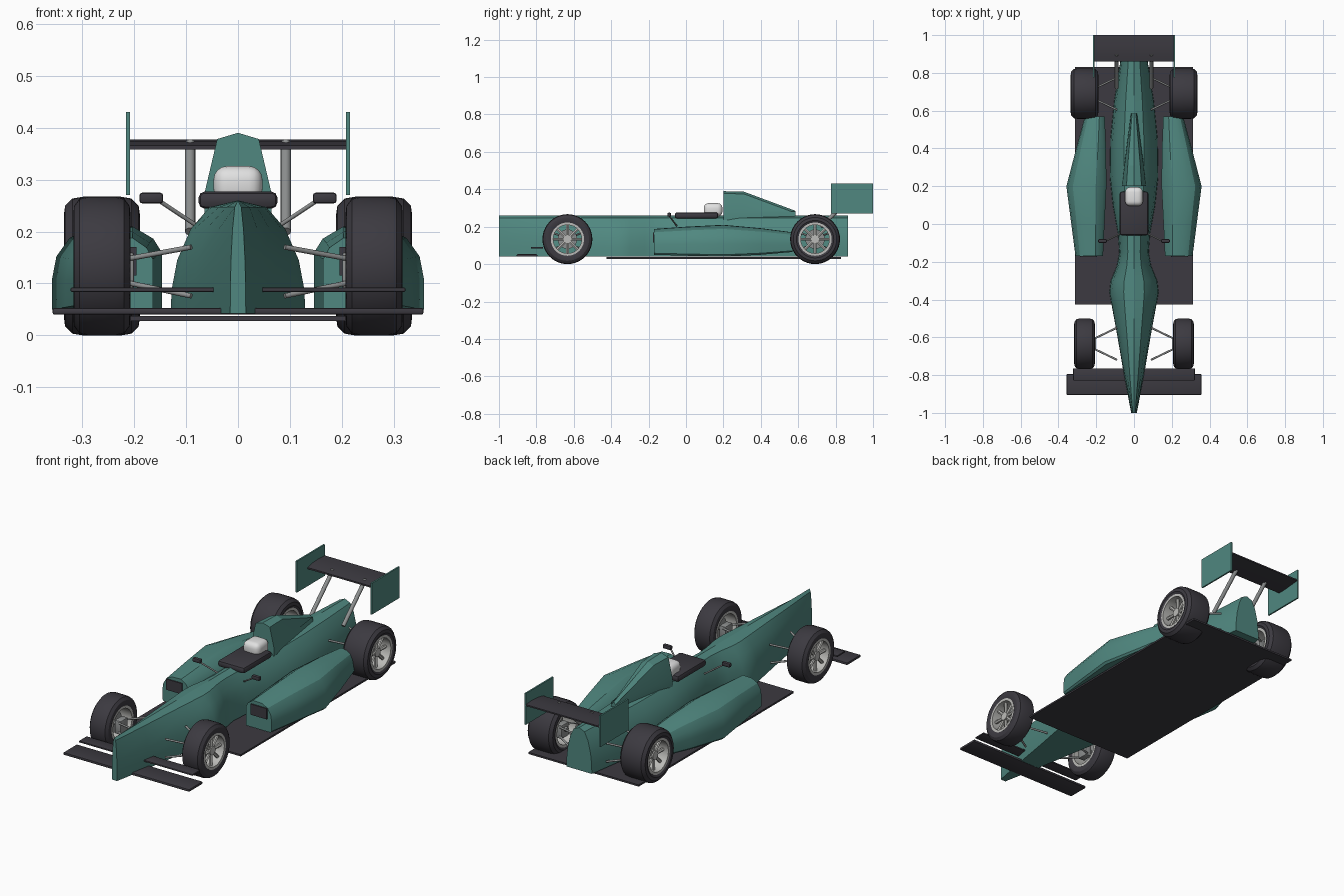
import bpy, bmesh, math
from mathutils import Vector

if "Cube" in bpy.data.objects:
    bpy.data.objects.remove(bpy.data.objects["Cube"])


def material(name, rgb):
    m = bpy.data.materials.new(name)
    m.diffuse_color = (*rgb, 1)
    m.use_nodes = True
    m.node_tree.nodes["Principled BSDF"].inputs["Base Color"].default_value = m.diffuse_color
    return m


TEAL = material("teal_paint", (0.08, 0.245, 0.215))
DARK = material("dark_carbon", (0.045, 0.042, 0.052))
STEEL = material("grey_steel", (0.27, 0.28, 0.28))
SILVER = material("silver_rim", (0.5, 0.5, 0.48))
WHITE = material("white_helmet", (0.75, 0.75, 0.75))


def finish(bm, name, mat, angle=30):
    bmesh.ops.recalc_face_normals(bm, faces=bm.faces)
    me = bpy.data.meshes.new(name)
    bm.to_mesh(me)
    bm.free()
    me.materials.append(mat)
    ob = bpy.data.objects.new(name, me)
    bpy.context.collection.objects.link(ob)
    bpy.ops.object.select_all(action='DESELECT')
    ob.select_set(True)
    bpy.context.view_layer.objects.active = ob
    bpy.ops.object.shade_smooth_by_angle(angle=math.radians(angle))
    return ob


def loft(name, sections, mat, angle=30):
    """Skin closed rings of equal length and cap both ends."""
    bm = bmesh.new()
    rings = [[bm.verts.new(p) for p in s] for s in sections]
    n = len(rings[0])
    for a, b in zip(rings, rings[1:]):
        for i in range(n):
            j = (i + 1) % n
            bm.faces.new((a[i], a[j], b[j], b[i]))
    bm.faces.new(rings[0])
    bm.faces.new(rings[-1])
    return finish(bm, name, mat, angle)


def box(name, lo, hi, mat, bevel=0.0, segments=2):
    bm = bmesh.new()
    bmesh.ops.create_cube(bm, size=1)
    for v in bm.verts:
        v.co = [(a + b) / 2 + c * (b - a) for a, b, c in zip(lo, hi, v.co)]
    if bevel:
        bmesh.ops.bevel(bm, geom=bm.edges[:], offset=bevel, segments=segments,
                        affect='EDGES', profile=0.5)
    return finish(bm, name, mat)


def rod(name, a, b, r, mat, sides=10):
    a, b = Vector(a), Vector(b)
    q = (b - a).to_track_quat('Z', 'Y')
    ring = [q @ Vector((r * math.cos(2 * math.pi * i / sides),
                        r * math.sin(2 * math.pi * i / sides), 0)) for i in range(sides)]
    return loft(name, [[a + p for p in ring], [b + p for p in ring]], mat, 40)


def lathe(name, centre, profile, mat, steps=40):
    """Spin a closed (x offset, radius) profile around the wheel axle."""
    bm = bmesh.new()
    cx, cy, cz = centre
    rings = []
    for i in range(steps):
        t = 2 * math.pi * i / steps
        rings.append([bm.verts.new((cx + x, cy + r * math.cos(t), cz + r * math.sin(t)))
                      for x, r in profile])
    n = len(profile)
    for i in range(steps):
        a, b = rings[i], rings[(i + 1) % steps]
        for j in range(n):
            k = (j + 1) % n
            bm.faces.new((a[j], a[k], b[k], b[j]))
    return finish(bm, name, mat)


# Main body: one ogive section scaled along its length
HALF = [(1, 0.042), (0.98, 0.09), (0.9, 0.145), (0.7, 0.205), (0.42, 0.247)]
SECTION = HALF + [(0, 0.26)] + [(-x, z) for x, z in reversed(HALF)]
WIDTHS = [(-1, .015), (-.8, .053), (-.6, .087), (-.42, .12), (-.36, .13), (-.3, .123),
          (-.22, .09), (-.15, .078), (-.05, .085), (.1, .112), (.25, .128), (.45, .125),
          (.65, .105), (.865, .072)]
loft("body", [[(x * w, y, z) for x, z in SECTION] for y, w in WIDTHS], TEAL, 25)

# Engine cover behind the driver
cover = []
for y, w, s, top in [(.2, .065, .04, .39), (.31, .052, .033, .387), (.585, .016, .01, .285)]:
    cover.append([(-w, y, .235), (-w * .97, y, .28), (-s, y, top - .012), (0, y, top),
                  (s, y, top - .012), (w * .97, y, .28), (w, y, .235)])
loft("engine_cover", cover, TEAL, 20)

# Cockpit and driver helmet
box("cockpit", (-.076, -.06, .244), (.076, .172, .277), DARK, .012)
box("helmet", (-.047, .095, .255), (.047, .195, .326), WHITE, .026, 4)

# Floor, front wing and flap
box("floor", (-.313, -.425, .028), (.313, .83, .037), DARK)
box("front_wing", (-.357, -.905, .04), (.357, -.795, .053), DARK, .004)
box("front_flap", (-.322, -.828, .084), (.322, -.765, .092), DARK, .002)

# Rear wing: a slightly cambered blade
blade = [(.86, .366), (.90, .374), (.95, .377), (1.0, .374),
         (1.0, .367), (.95, .363), (.90, .358), (.86, .358)]
loft("rear_wing", [[(x, y, z) for y, z in blade] for x in (-.21, .21)], DARK)

POD = [(0, 0), (0, .7), (.08, .86), (.27, 1), (.62, .99), (.84, .87), (.96, .66),
       (1, .4), (1, .06), (.95, 0)]

for s, side in ((1, "right"), (-1, "left")):
    # Side pods with dark air inlets
    pod = []
    for y, x0, x1, zb, zt in [(-.17, .164, .31, .05, .188), (.0, .156, .332, .045, .2),
                              (.2, .146, .358, .04, .21), (.4, .148, .306, .05, .192),
                              (.57, .155, .26, .065, .17)]:
        pod.append([(s * (x0 + u * (x1 - x0)), y, zb + v * (zt - zb)) for u, v in POD])
    loft(f"side_pod_{side}", pod, TEAL, 28)
    xs = sorted((s * .195, s * .285))
    box(f"inlet_{side}", (xs[0], -.176, .115), (xs[1], -.168, .17), DARK)

    # Rear wing end plates and struts
    xs = sorted((s * .208, s * .216))
    box(f"end_plate_{side}", (xs[0], .775, .27), (xs[1], 1.0, .43), TEAL)
    rod(f"wing_strut_{side}", (s * .092, .72, .2), (s * .092, .9, .37), .01, STEEL, 14)

    # Mirrors on stalks
    xs = sorted((s * .144, s * .19))
    box(f"mirror_{side}", (xs[0], -.1, .254), (xs[1], -.08, .275), DARK, .006)
    rod(f"mirror_stalk_{side}", (s * .15, -.09, .258), (s * .07, -.05, .205), .004, STEEL)

    # Wheels: tyre, rim, spokes, hub, brake disc, then the suspension arms
    for end, y, h in (("front", -.634, .055), ("rear", .69, .073)):
        tag = f"{end}_{side}"
        c = Vector((s * .262, y, .1335))
        lathe(f"tyre_{tag}", c, [(-h * .9, .086), (-h, .1), (-h * .97, .116), (-h * .78, .13),
                                 (-h * .5, .1335), (h * .5, .1335), (h * .78, .13),
                                 (h * .97, .116), (h, .1), (h * .9, .086)], DARK)
        lathe(f"rim_{tag}", c, [(-h * .93, .076), (-h * .93, .089),
                                (h * .93, .089), (h * .93, .076)], SILVER)
        out = c + Vector((s * h * .5, 0, 0))
        rod(f"hub_{tag}", out - Vector((s * .02, 0, 0)), out + Vector((s * .012, 0, 0)),
            .022, SILVER, 20)
        rod(f"brake_disc_{tag}", c - Vector((s * h * .2, 0, 0)), c, .052, STEEL, 28)
        rod(f"axle_{tag}", c - Vector((s * h, 0, 0)), out, .012, STEEL)
        for i in range(8):
            t = 2 * math.pi * i / 8
            d = Vector((0, math.cos(t), math.sin(t)))
            rod(f"spoke_{tag}_{i}", out + d * .015, out + d * .079, .0085, SILVER, 6)
        for d, spread in ((-1, .025), (1, .025)):
            for level, z_in, z_out in (("upper", .17, .147), ("lower", .076, .102)):
                rod(f"{level}_arm_{tag}_{d}", (s * .09, y + d * .085, z_in),
                    (s * .215, y + d * spread, z_out), .005, STEEL)
        # Upright joining the arms to the wheel
        xs = sorted((s * .2, s * .235))
        box(f"upright_{tag}", (xs[0], y - .03, .09), (xs[1], y + .03, .16), STEEL, .005)
